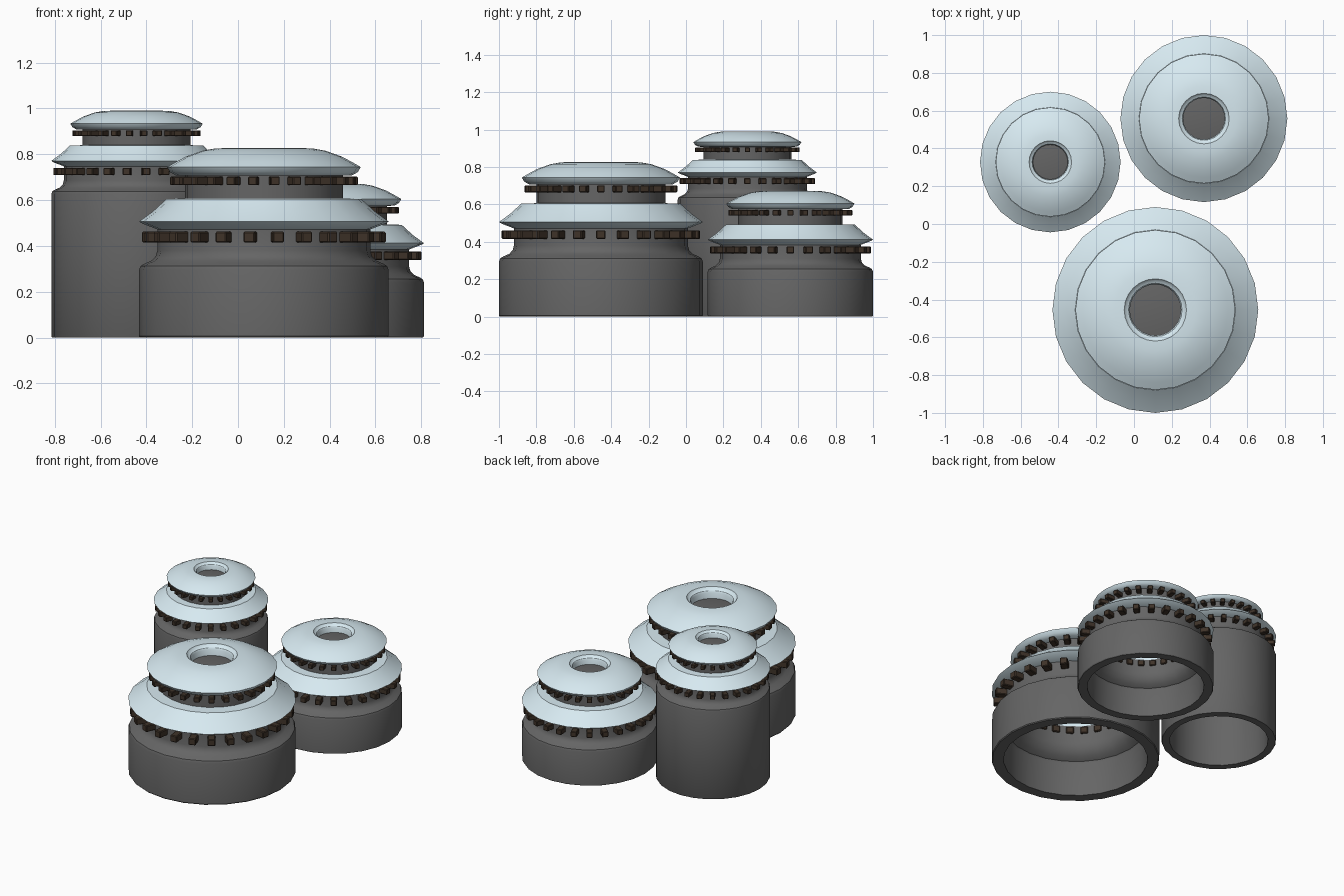
import bpy, bmesh, math
from mathutils import Matrix

if "Cube" in bpy.data.objects:
    bpy.data.objects.remove(bpy.data.objects["Cube"])

SIDES, BLOCKS = 24, 26


def material(name, rgb):
    m = bpy.data.materials.new(name)
    m.diffuse_color = (*rgb, 1)
    m.use_nodes = True
    m.node_tree.nodes["Principled BSDF"].inputs["Base Color"].default_value = m.diffuse_color
    return m


STONE = material("dark_stone", (0.13, 0.13, 0.13))
ROOF = material("pale_roof", (0.68, 0.82, 0.88))
WOOD = material("dark_wood", (0.05, 0.033, 0.022))


def finish(bm, name, mat, loc, smooth=True):
    bmesh.ops.recalc_face_normals(bm, faces=bm.faces)
    me = bpy.data.meshes.new(name)
    bm.to_mesh(me)
    bm.free()
    me.materials.append(mat)
    ob = bpy.data.objects.new(name, me)
    bpy.context.collection.objects.link(ob)
    ob.location = loc
    if smooth:
        bpy.ops.object.select_all(action='DESELECT')
        ob.select_set(True)
        bpy.context.view_layer.objects.active = ob
        bpy.ops.object.shade_smooth_by_angle(angle=math.radians(32))
    return ob


def lathe(name, profile, mat, loc, closed=True):
    """Revolve (radius, z) points about z."""
    bm = bmesh.new()
    rings = []
    for r, z in profile:
        rings.append([bm.verts.new((r * math.cos(2 * math.pi * i / SIDES),
                                    r * math.sin(2 * math.pi * i / SIDES), z))
                      for i in range(SIDES)])
    for k in range(len(rings) if closed else len(rings) - 1):
        a, b = rings[k], rings[(k + 1) % len(rings)]
        for i in range(SIDES):
            j = (i + 1) % SIDES
            bm.faces.new((a[i], a[j], b[j], b[i]))
    bmesh.ops.remove_doubles(bm, verts=bm.verts, dist=1e-5)
    return finish(bm, name, mat, loc)


def block_ring(name, r0, r1, z0, z1, width, loc):
    """Ring of rafter ends pointing outward."""
    bm = bmesh.new()
    for i in range(BLOCKS):
        m = (Matrix.Rotation(2 * math.pi * i / BLOCKS, 4, 'Z')
             @ Matrix.Translation(((r0 + r1) / 2, 0, (z0 + z1) / 2))
             @ Matrix.Diagonal((r1 - r0, width, z1 - z0, 1)))
        bmesh.ops.create_cube(bm, size=1, matrix=m)
    ob = finish(bm, name, WOOD, loc, smooth=False)
    bev = ob.modifiers.new("soft_edges", 'BEVEL')
    bev.width = width * 0.1
    bev.segments = 1


def tower(tag, x, y, s, top):
    """s scales the whole upper part; only the wall height differs."""
    loc = (x, y, 0)

    def z(v):
        return top + s * (v - 0.827)

    def prof(pts):
        return [(r * s, z(v)) for r, v in pts]

    # Hollow wall, open below, with a curved shoulder into the neck
    outer = [(0.545, 0.295), (0.538, 0.312), (0.52, 0.323), (0.49, 0.336),
             (0.472, 0.355), (0.465, 0.38), (0.465, 0.48)]
    inner = [(0.39, 0.48), (0.39, 0.35), (0.40, 0.31), (0.43, 0.27),
             (0.462, 0.25), (0.468, 0.235)]
    lathe(tag + "_wall", [(0.468 * s, 0), (0.54 * s, 0), (0.545 * s, 0.006)]
          + prof(outer + inner), STONE, loc)
    block_ring(tag + "_lower_rafters", 0.375 * s, 0.532 * s,
               z(0.415), z(0.462), 0.05 * s, loc)

    # Lower sloping roof
    lathe(tag + "_lower_roof", prof([
        (0.465, 0.472), (0.53, 0.497), (0.545, 0.506), (0.485, 0.55),
        (0.425, 0.605), (0.33, 0.607), (0.33, 0.55), (0.385, 0.54),
        (0.39, 0.472)]), ROOF, loc)

    # Upper neck, capped beneath the roof opening
    lathe(tag + "_upper_neck", prof([
        (0, 0.755), (0.28, 0.755), (0.345, 0.72), (0.345, 0.59),
        (0.27, 0.59), (0.27, 0.715), (0, 0.715)]), STONE, loc, closed=False)
    block_ring(tag + "_upper_rafters", 0.29 * s, 0.41 * s,
               z(0.665), z(0.702), 0.04 * s, loc)

    # Upper domed roof with a round opening
    lathe(tag + "_upper_roof", prof([
        (0.30, 0.706), (0.385, 0.708), (0.41, 0.722), (0.423, 0.744),
        (0.385, 0.766), (0.34, 0.79), (0.27, 0.815), (0.215, 0.825),
        (0.165, 0.827), (0.157, 0.815), (0.142, 0.808), (0.135, 0.795),
        (0.135, 0.706)]), ROOF, loc)


tower("front_tower", 0.113, -0.455, 1.0, 0.827)
tower("right_tower", 0.37, 0.558, 0.811, 0.672)
tower("left_tower", -0.443, 0.328, 0.683, 0.99)
